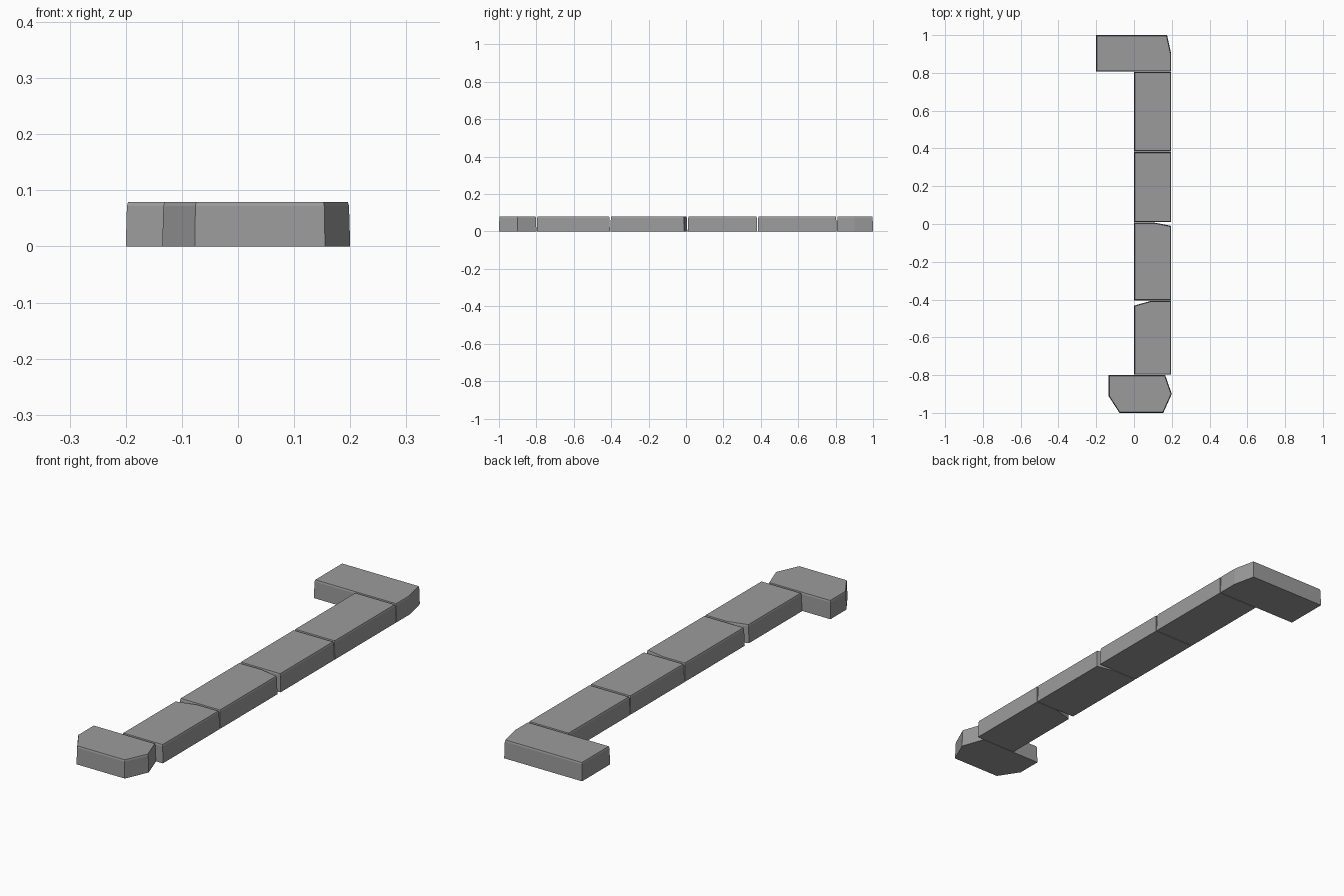
import bpy
import bmesh

cube = bpy.data.objects.get("Cube")
if cube:
    bpy.data.objects.remove(cube)

# Plain grey stone
stone = bpy.data.materials.new("grey stone")
stone.use_nodes = True
colour = (0.33, 0.33, 0.33, 1)
stone.diffuse_color = colour
stone.node_tree.nodes["Principled BSDF"].inputs["Base Color"].default_value = colour


def make_stone(name, outline):
    """Slab from a counter-clockwise outline: slightly tapered walls, eased top edge."""
    bm = bmesh.new()
    base = [bm.verts.new((x, y, 0)) for x, y in outline]
    top = bm.faces.new(base)
    bm.normal_update()
    for inset, rise in ((0.002, 0.072), (0.002, 0.007)):
        bmesh.ops.inset_region(bm, faces=[top], thickness=inset, depth=rise,
                               use_even_offset=True, use_boundary=True)
        bm.normal_update()
    bm.faces.new(base[::-1])
    bmesh.ops.recalc_face_normals(bm, faces=bm.faces)
    # Level the top after the inset
    for v in bm.verts:
        if v.co.z > 0.075:
            v.co.z = 0.079
    mesh = bpy.data.meshes.new(name)
    bm.to_mesh(mesh)
    bm.free()
    mesh.materials.append(stone)
    obj = bpy.data.objects.new(name, mesh)
    bpy.context.collection.objects.link(obj)


L, R = 0.0, 0.197

# Wide end stones
make_stone("back_end_stone", [(-0.2, 0.807), (R, 0.807), (R, 0.9), (0.175, 1), (-0.2, 1)])
make_stone("front_end_stone", [(-0.135, -0.8), (-0.135, -0.91), (-0.077, -1),
                               (0.155, -1), (0.2, -0.9), (0.165, -0.8)])

# Row of long stones, two of them with a cut corner
make_stone("back_stone", [(L, 0.384), (R, 0.384), (R, 0.805), (L, 0.805)])
make_stone("middle_back_stone", [(L, 0.01), (R, 0.01), (R, 0.381), (L, 0.381)])
make_stone("middle_front_stone", [(L, -0.404), (R, -0.404), (R, -0.01),
                                  (0.11, 0.007), (L, 0.007)])
make_stone("front_stone", [(L, -0.798), (R, -0.798), (R, -0.407),
                           (0.09, -0.407), (L, -0.432)])
